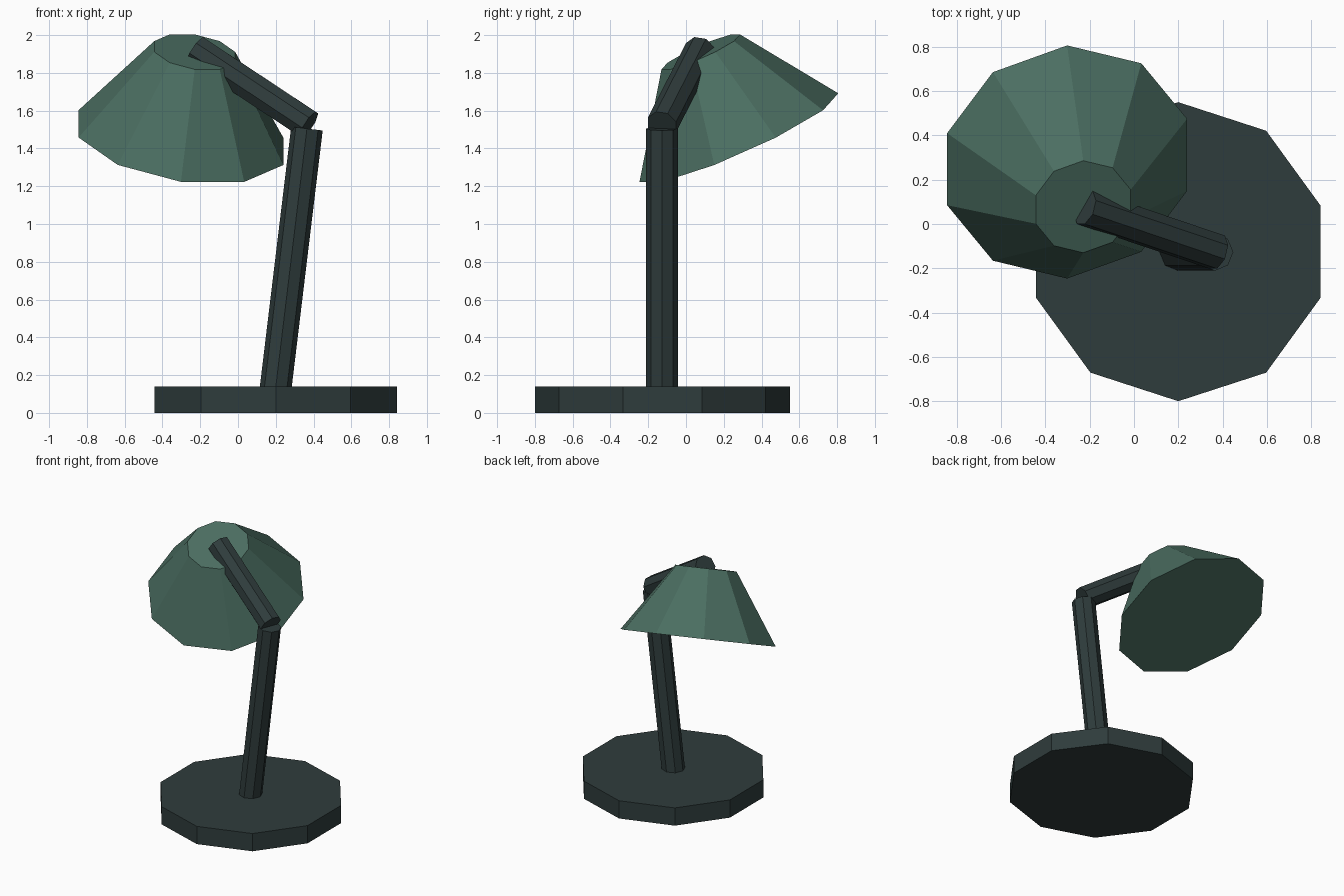
import bpy, math
from mathutils import Vector

old = bpy.data.objects.get("Cube")
if old:
    bpy.data.objects.remove(old)


def material(name, color):
    m = bpy.data.materials.new(name)
    m.use_nodes = True
    m.diffuse_color = color
    m.node_tree.nodes["Principled BSDF"].inputs["Base Color"].default_value = color
    return m


def frustum(name, start, end, r1, r2, sides, mat):
    """Capped cone between two points, with a corner in the plane x = start.x."""
    start, end = Vector(start), Vector(end)
    axis = (end - start).normalized()
    v = axis.cross(Vector((1, 0, 0))).normalized()
    u = v.cross(axis)
    verts = []
    for centre, r in ((start, r1), (end, r2)):
        for i in range(sides):
            a = math.tau * i / sides
            verts.append(centre + r * (math.sin(a) * u + math.cos(a) * v))
    n = sides
    faces = [(i, i + n, (i + 1) % n + n, (i + 1) % n) for i in range(n)]
    faces += [tuple(range(n)), tuple(reversed(range(n, 2 * n)))]
    mesh = bpy.data.meshes.new(name)
    mesh.from_pydata(verts, [], faces)
    mesh.materials.append(mat)
    obj = bpy.data.objects.new(name, mesh)
    bpy.context.collection.objects.link(obj)
    return obj


dark = material("dark slate metal", (0.028, 0.045, 0.045, 1))
green = material("muted green enamel", (0.07, 0.155, 0.12, 1))

# Weighted foot
frustum("base", (0.2, -0.125, 0), (0.2, -0.125, 0.14), 0.675, 0.675, 10, dark)

# Two arm segments meeting at the elbow
frustum("lower_arm", (0.187, -0.127, 0.03), (0.365, -0.127, 1.505), 0.084, 0.084, 8, dark)
frustum("upper_arm", (0.375, -0.127, 1.525), (-0.222, 0.075, 1.92), 0.084, 0.084, 8, dark)

# Tilted shade, closed at the rim
frustum("shade", (-0.302, 0.28, 1.4575), (-0.229, 0.078, 1.911), 0.576, 0.2275, 10, green)
